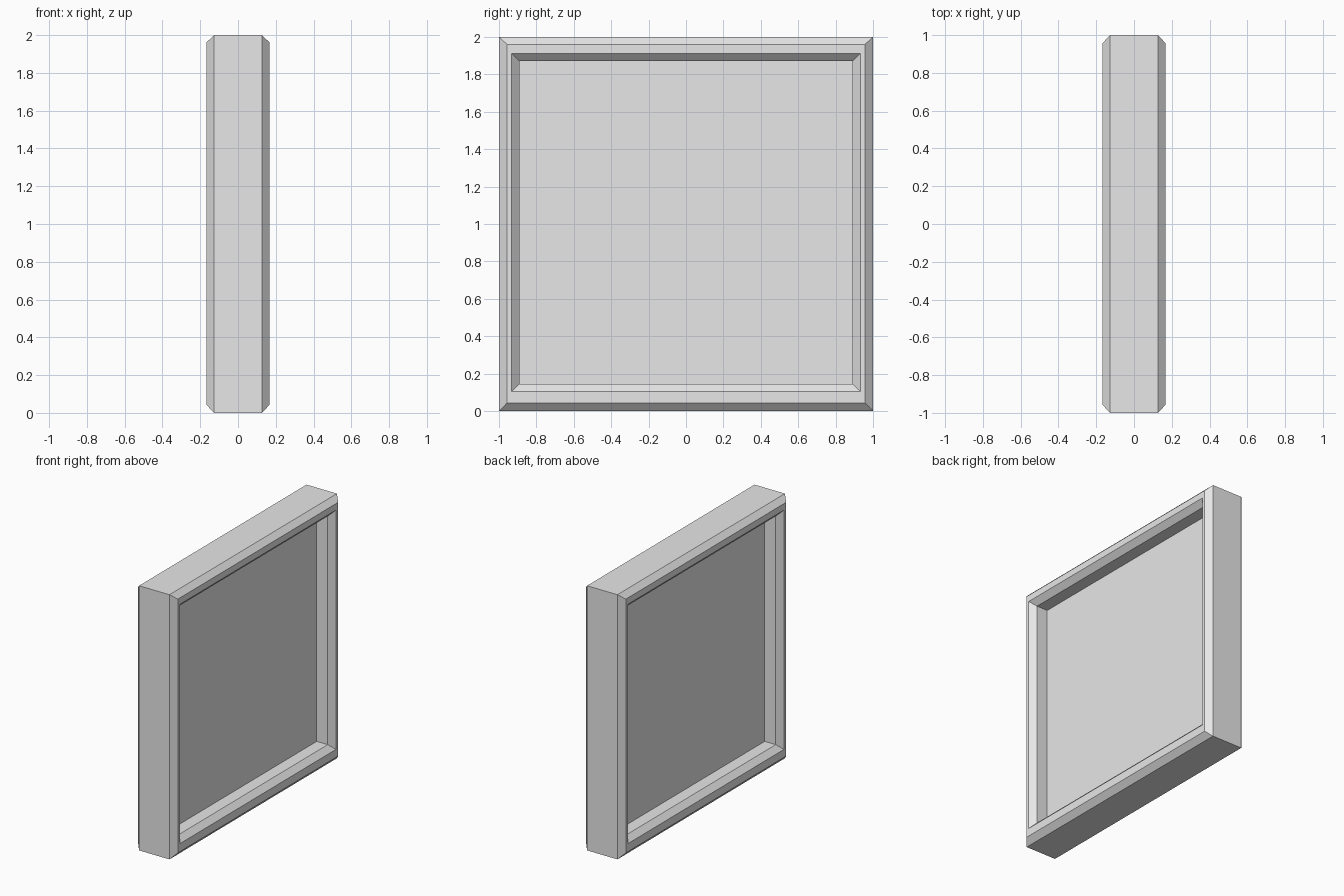
import bpy
import bmesh

cube = bpy.data.objects.get("Cube")
if cube:
    bpy.data.objects.remove(cube, do_unlink=True)

grey = bpy.data.materials.new("plain grey")
grey.use_nodes = True
grey.diffuse_color = (0.8, 0.8, 0.8, 1)
grey.node_tree.nodes["Principled BSDF"].inputs["Base Color"].default_value = (0.8, 0.8, 0.8, 1)

DEPTH, CHAMFER, PANEL = 0.167, 0.04, 0.035
INNER_Z = 1.008  # centre height of the opening


def finish(name, bm):
    bmesh.ops.recalc_face_normals(bm, faces=bm.faces)
    mesh = bpy.data.meshes.new(name)
    bm.to_mesh(mesh)
    bm.free()
    mesh.materials.append(grey)
    obj = bpy.data.objects.new(name, mesh)
    bpy.context.collection.objects.link(obj)
    return obj


def rectangle(bm, x, half_y, half_z, centre_z):
    corners = ((-1, -1), (1, -1), (1, 1), (-1, 1))
    return [bm.verts.new((x, a * half_y, centre_z + b * half_z)) for a, b in corners]


def bridge(bm, first, second):
    for i in range(4):
        j = (i + 1) % 4
        bm.faces.new((first[i], first[j], second[j], second[i]))


# Square frame: one cross-section of rectangles, chamfered outside and inside
edge = DEPTH - CHAMFER
outside = [(edge, 1, 1, 1), (DEPTH, 0.957, 0.959, 1.002)]
opening = [(DEPTH, 0.932, 0.904, INNER_Z), (edge, 0.89, 0.863, INNER_Z)]
face_side = outside + opening
back_side = [(-x, *size) for x, *size in reversed(face_side)]

bm = bmesh.new()
loops = [rectangle(bm, *spec) for spec in face_side + back_side]
for i, loop in enumerate(loops):
    bridge(bm, loop, loops[(i + 1) % len(loops)])
finish("frame", bm)

# Thin panel filling the opening midway through the frame
bm = bmesh.new()
front = rectangle(bm, PANEL, 0.89, 0.863, INNER_Z)
back = rectangle(bm, -PANEL, 0.89, 0.863, INNER_Z)
bridge(bm, front, back)
bm.faces.new(front)
bm.faces.new(back)
finish("panel", bm)
